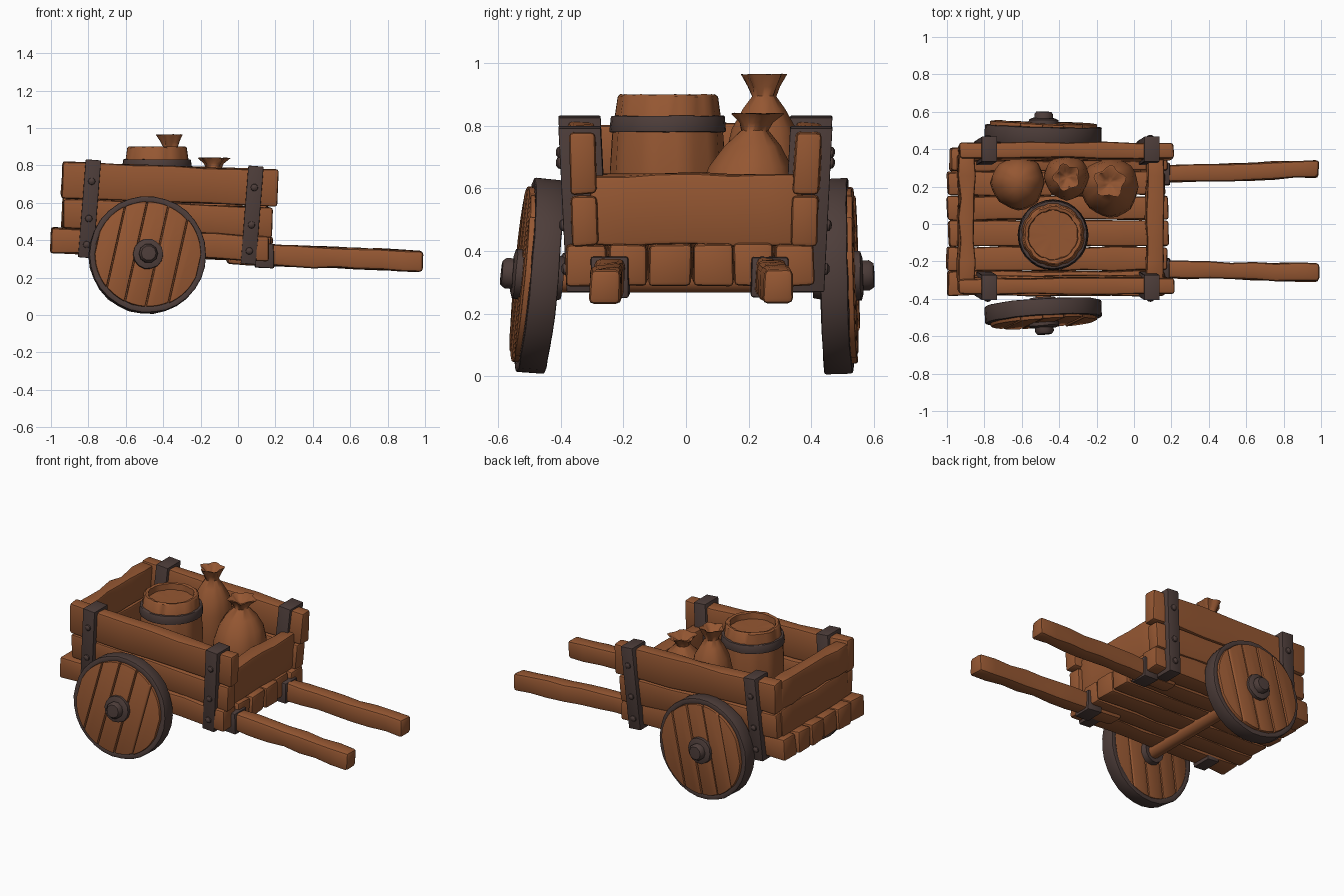
import bpy, bmesh, math, random
from mathutils import Matrix, Vector

if "Cube" in bpy.data.objects:
    bpy.data.objects.remove(bpy.data.objects["Cube"])

random.seed(4)
T, R = Matrix.Translation, lambda deg, ax: Matrix.Rotation(math.radians(deg), 4, ax)


def material(name, rgb):
    m = bpy.data.materials.new(name)
    m.diffuse_color = (*rgb, 1)
    m.use_nodes = True
    m.node_tree.nodes["Principled BSDF"].inputs["Base Color"].default_value = m.diffuse_color
    return m


WOOD = material("warm_brown_wood", (0.30, 0.095, 0.032))
IRON = material("dark_iron", (0.075, 0.047, 0.042))


def rnd(a):
    return random.uniform(-a, a)


def finish(bm, name, mat, M, bevel=0.0, angle=40):
    """Bevel the sharp edges, place, shade and link."""
    bmesh.ops.recalc_face_normals(bm, faces=bm.faces)
    if bevel:
        sharp = [e for e in bm.edges if len(e.link_faces) == 2 and e.calc_face_angle(0) > 0.7]
        bmesh.ops.bevel(bm, geom=sharp, offset=bevel, segments=2, profile=0.5,
                        affect='EDGES', clamp_overlap=True)
    bm.transform(M)
    bmesh.ops.recalc_face_normals(bm, faces=bm.faces)
    me = bpy.data.meshes.new(name)
    bm.to_mesh(me)
    bm.free()
    me.materials.append(mat)
    ob = bpy.data.objects.new(name, me)
    bpy.context.collection.objects.link(ob)
    bpy.ops.object.select_all(action='DESELECT')
    ob.select_set(True)
    bpy.context.view_layer.objects.active = ob
    bpy.ops.object.shade_smooth_by_angle(angle=math.radians(angle))
    return ob


def plank(name, lo, hi, axis, mat=WOOD, M=Matrix(), n=7, wear=0.006, bevel=0.014):
    """Hand-hewn board: jittered cross-sections along one axis."""
    bm = bmesh.new()
    a, b = (axis + 1) % 3, (axis + 2) % 3
    rings = []
    for i in range(n):
        ring = []
        for ca, cb in ((0, 0), (1, 0), (1, 1), (0, 1)):
            p = Vector()
            p[axis] = lo[axis] + (hi[axis] - lo[axis]) * i / (n - 1) + rnd(wear)
            p[a] = (lo, hi)[ca][a] + rnd(wear)
            p[b] = (lo, hi)[cb][b] + rnd(wear)
            ring.append(bm.verts.new(p))
        rings.append(ring)
    for r0, r1 in zip(rings, rings[1:]):
        for k in range(4):
            bm.faces.new((r0[k], r0[(k + 1) % 4], r1[(k + 1) % 4], r1[k]))
    bm.faces.new(rings[0])
    bm.faces.new(rings[-1])
    return finish(bm, name, mat, M, bevel)


def prism(name, pts, v0, v1, mat, M, bevel=0.006):
    """Outline in x,z pushed along y."""
    bm = bmesh.new()
    f = bm.faces.new([bm.verts.new((x, v0, z)) for x, z in pts])
    ext = bmesh.ops.extrude_face_region(bm, geom=[f])["geom"]
    bmesh.ops.translate(bm, vec=(0, v1 - v0, 0), verts=[g for g in ext if isinstance(g, bmesh.types.BMVert)])
    return finish(bm, name, mat, M, bevel)


def lathe(name, prof, mat, M, seg=28, wear=0.0, closed=False, shape=None, bevel=0.0, angle=40):
    """Turned part about z; shape(theta, z) scales the radius."""
    bm = bmesh.new()
    rows = []
    for r, z in prof:
        if r == 0:
            rows.append([bm.verts.new((0, 0, z))] * seg)
            continue
        row = []
        for k in range(seg):
            t = math.tau * k / seg
            rr = (r + rnd(wear)) * (shape(t, z) if shape else 1)
            row.append(bm.verts.new((rr * math.cos(t), rr * math.sin(t), z + rnd(wear))))
        rows.append(row)
    pairs = list(zip(rows, rows[1:])) + ([(rows[-1], rows[0])] if closed else [])
    for r0, r1 in pairs:
        for k in range(seg):
            j = (k + 1) % seg
            bm.faces.new(list(dict.fromkeys((r0[k], r0[j], r1[j], r1[k]))))
    return finish(bm, name, mat, M, bevel, angle)


# Cart body leans slightly forward
BODY = T((-0.4, 0, 0.4)) @ R(2.2, 'Y') @ T((0.4, 0, -0.4))

# Floor planks, with uneven ends
edges = [-0.385, -0.25, -0.12, 0.02, 0.15, 0.28, 0.41]
for i, (y0, y1) in enumerate(zip(edges, edges[1:])):
    plank(f"floor_plank_{i}", (-0.99 + rnd(0.012), y0 + 0.002, 0.31), (0.175 + rnd(0.01), y1 - 0.002, 0.445),
          0, M=BODY, n=9, wear=0.005)

# Side boards, straps and studs, leaning outwards
for s, side, outer in ((-1, "front", -0.365), (1, "back", 0.425)):
    lean = Matrix(((1, 0, 0, 0), (0, 1, s * 0.05, -s * 0.028), (0, 0, 1, 0), (0, 0, 0, 1)))
    M = BODY @ lean
    ys = sorted((outer, outer - s * 0.085))
    plank(f"{side}_lower_board", (-0.94, ys[0], 0.44), (0.175, ys[1], 0.60), 0, M=M)
    plank(f"{side}_upper_board", (-0.95, ys[0], 0.605), (0.20, ys[1], 0.797), 0, M=M)
    for end, x in (("rear", -0.80), ("fore", 0.07)):
        MS = M @ T((x, outer, 0.55)) @ R(2.3, 'Y') @ T((0, 0, -0.55))
        outline = [(-0.03, 0.29), (-0.03, 0.815), (0.105, 0.815), (0.105, 0.46), (0.10, 0.455), (0.10, 0.29)]
        prism(f"{side}_{end}_strap", [(-s * u, z) for u, z in outline], -0.041, 0.041, IRON,
              MS @ R(90, 'Z'), 0.009)
        for k, z in enumerate((0.36, 0.50, 0.70)):
            lathe(f"{side}_{end}_stud_{k}", [(0, 0), (0.02, 0), (0.018, 0.009), (0.009, 0.015), (0, 0.016)],
                  IRON, MS @ T((0, s * 0.028, z)) @ R(-s * 90, 'X'), 10)

# End boards
plank("tail_lower_board", (-0.945, -0.31, 0.44), (-0.865, 0.37, 0.61), 1, M=BODY)
plank("tail_upper_board", (-0.95, -0.31, 0.615), (-0.865, 0.37, 0.785), 1, M=BODY, wear=0.009)
plank("fore_board", (0.06, -0.31, 0.44), (0.15, 0.37, 0.665), 1, M=BODY)

# Pulling shafts with iron brackets
for side, y, dy in (("front", -0.238, -0.022), ("back", 0.262, 0.033)):
    M = Matrix(((1, 0, 0, 0), (dy, 1, 0, y), (-0.04, 0, 1, 0.325), (0, 0, 0, 1)))
    plank(f"{side}_shaft", (-0.06, -0.047, -0.054), (0.988, 0.047, 0.058), 0, M=M, n=10, bevel=0.018)
    plank(f"{side}_shaft_bracket", (0.09, -0.06, -0.066), (0.192, 0.06, 0.062), 0, IRON, M, 2, 0.003, 0.008)

# Wheels, axle and hubs
lathe("axle", [(0, -0.46), (0.042, -0.46), (0.042, 0.46), (0, 0.46)], WOOD,
      T((-0.485, 0, 0.308)) @ R(-90, 'X'), 14)
for s, side, y, tilt, yaw in ((-1, "front", -0.47, 5.3, 3.5), (1, "back", 0.48, 1.5, -1.5)):
    M = T((-0.485, y, 0.32)) @ R(yaw, 'Z') @ R(s * tilt, 'X') @ Matrix.Diagonal((1, s, 1, 1))
    SPIN = M @ R(-90, 'X')
    lathe(f"{side}_tyre", [(0.28, -0.045), (0.313, -0.045), (0.313, 0.045), (0.28, 0.045)], IRON, SPIN,
          30, 0.002, closed=True, bevel=0.007)
    lathe(f"{side}_wheel_core", [(0, -0.03), (0.281, -0.03), (0.281, 0.042), (0, 0.042)], WOOD, SPIN, 30)
    cuts = [-0.281, -0.175, -0.065, 0.05, 0.165, 0.281]
    for i, (a, b) in enumerate(zip(cuts, cuts[1:])):
        a, b, rad = a + 0.003, b - 0.003, 0.284 + rnd(0.004)
        xs = [a + (b - a) * k / 6 for k in range(7)]
        arc = [(x, math.sqrt(max(rad * rad - x * x, 1e-4))) for x in xs]
        prism(f"{side}_wheel_plank_{i}", arc + [(x, -z) for x, z in reversed(arc)], -0.042,
              0.06 + rnd(0.006), WOOD, M @ R(13, 'Y'), 0.006)
    lathe(f"{side}_hub_plate", [(0, 0.03), (0.084, 0.03), (0.080, 0.078), (0.06, 0.086), (0, 0.086)], IRON, SPIN, 14, 0.002)
    lathe(f"{side}_hub_cap", [(0, 0.07), (0.05, 0.07), (0.051, 0.105), (0.04, 0.12), (0, 0.122)], IRON, SPIN, 10, 0.001)
    lathe(f"{side}_inner_hub", [(0, -0.075), (0.07, -0.075), (0.08, -0.03), (0, -0.03)], IRON, SPIN, 14)

# Barrel with grooved staves, sunken lid and hoops
BARREL = T((-0.433, -0.058, 0))
lathe("barrel", [(0, 0.43), (0.165, 0.43), (0.18, 0.53), (0.186, 0.65), (0.178, 0.77), (0.160, 0.893),
                 (0.152, 0.90), (0.135, 0.897), (0.132, 0.86), (0, 0.86)], WOOD, BARREL, 40, 0.0015,
      shape=lambda t, z: 0.965 if round(t / math.tau * 40) % 4 == 0 else 1)
for name, z, r0, r1 in (("upper_hoop", 0.78, 0.187, 0.181), ("lower_hoop", 0.50, 0.186, 0.190)):
    lathe("barrel_" + name, [(0.16, z), (r0, z), (r1, z + 0.052), (0.16, z + 0.052)], IRON, BARREL,
          28, 0.001, closed=True, bevel=0.004)


# Tied sacks: soft belly, pinched neck and ruffled mouth
def sack(name, x, y, prof, neck, lean=0.0):
    def folds(t, z):
        if z > neck:
            return 1 + 0.14 * math.cos(5 * t + x * 9)
        return 1 + 0.03 * math.cos(3 * t + 7 * z) + 0.02 * math.cos(8 * t)
    M = Matrix(((1, 0, 0, x), (0, 1, lean, y - lean * 0.44), (0, 0, 1, 0), (0, 0, 0, 1)))
    lathe(name, prof, WOOD, M, 24, 0.002, shape=folds, angle=50)


sack("tall_sack", -0.36, 0.25, [(0, 0.44), (0.10, 0.44), (0.118, 0.54), (0.118, 0.70), (0.10, 0.79), (0.065, 0.855),
     (0.038, 0.895), (0.048, 0.925), (0.068, 0.965), (0.058, 0.963), (0.03, 0.925), (0, 0.915)], 0.90)
sack("wide_sack", -0.13, 0.185, [(0, 0.44), (0.13, 0.44), (0.155, 0.51), (0.153, 0.59), (0.13, 0.67), (0.09, 0.735),
     (0.042, 0.785), (0.05, 0.81), (0.08, 0.84), (0.068, 0.84), (0.03, 0.81), (0, 0.80)], 0.79, 0.1)
sack("slumped_sack", -0.62, 0.215, [(0, 0.44), (0.12, 0.44), (0.142, 0.51), (0.138, 0.58), (0.108, 0.65),
     (0.06, 0.69), (0, 0.705)], 2.0, 0.06)
